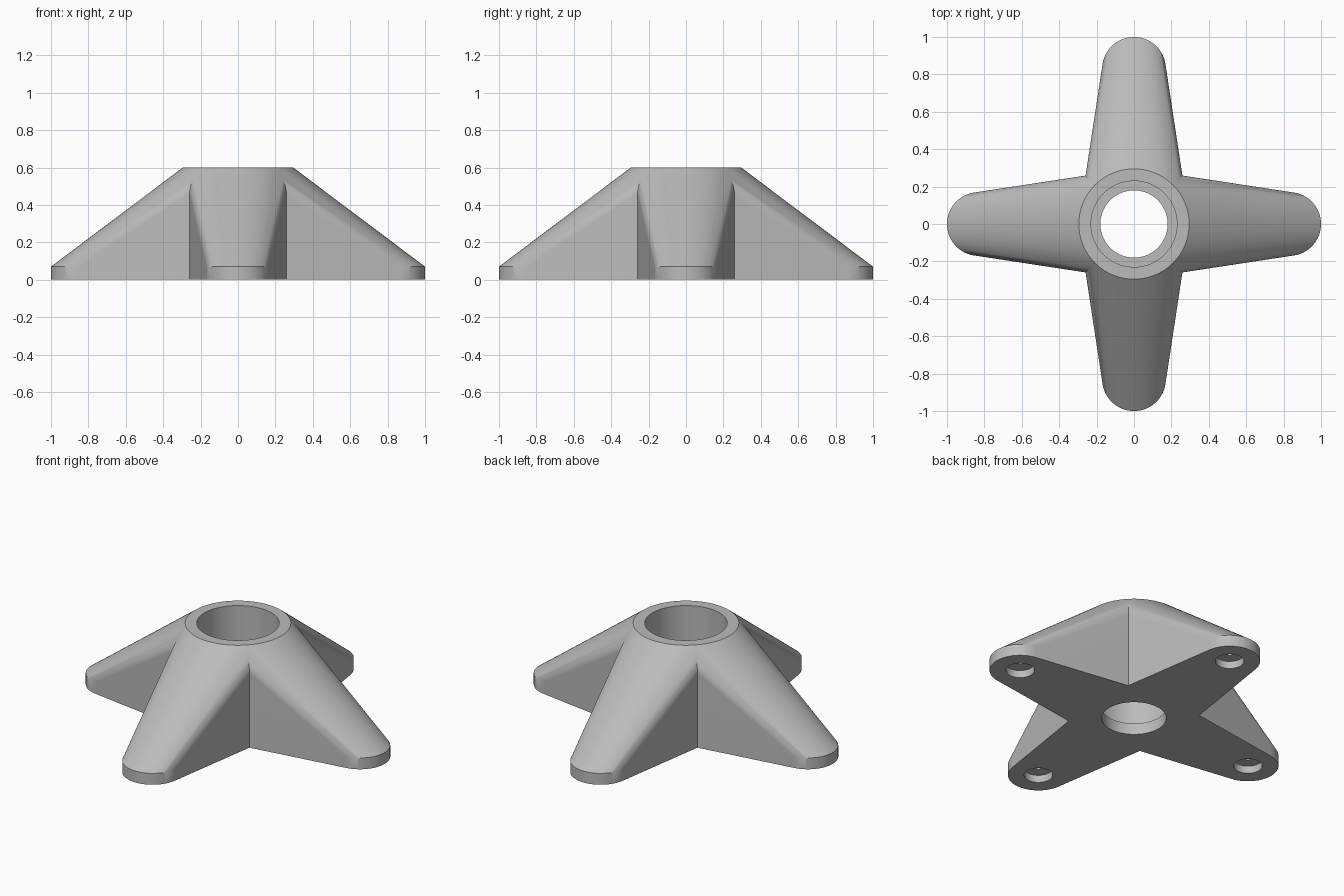
import bpy
import bmesh
import math

if "Cube" in bpy.data.objects:
    bpy.data.objects.remove(bpy.data.objects["Cube"])

SEG = 96
HEIGHT, HUB_R = 0.6, 0.295
FOOT_H, FOOT_R, FOOT_X = 0.07, 0.17, 0.83

grey = bpy.data.materials.new("plain grey")
grey.use_nodes = True
colour = (0.5, 0.5, 0.5, 1)
grey.diffuse_color = colour
grey.node_tree.nodes["Principled BSDF"].inputs["Base Color"].default_value = colour


def make_object(name, bm):
    mesh = bpy.data.meshes.new(name)
    bmesh.ops.recalc_face_normals(bm, faces=bm.faces)
    bm.to_mesh(mesh)
    bm.free()
    mesh.materials.append(grey)
    obj = bpy.data.objects.new(name, mesh)
    bpy.context.collection.objects.link(obj)
    return obj


def turned(x, y, quarter):
    for _ in range(quarter):
        x, y = -y, x
    return x, y


def arm(name, quarter):
    """Convex skin around the tall hub disc and the low foot disc."""
    bm = bmesh.new()
    for cx, r, top in ((0, HUB_R, HEIGHT), (FOOT_X, FOOT_R, FOOT_H)):
        for z in (0, top):
            for i in range(SEG):
                a = 2 * math.pi * i / SEG
                x, y = turned(cx + r * math.cos(a), r * math.sin(a), quarter)
                bm.verts.new((x, y, z))
    result = bmesh.ops.convex_hull(bm, input=bm.verts)
    spare = {e for e in result["geom_interior"] + result["geom_unused"]
             if isinstance(e, bmesh.types.BMVert)}
    bmesh.ops.delete(bm, geom=list(spare), context="VERTS")
    bmesh.ops.dissolve_limit(bm, angle_limit=0.002, verts=bm.verts, edges=bm.edges)
    return make_object(name, bm)


def cutter(name, x, y, r, low, high, segments):
    bm = bmesh.new()
    bmesh.ops.create_cone(bm, cap_ends=True, segments=segments, radius1=r,
                          radius2=r, depth=high - low)
    bmesh.ops.translate(bm, verts=bm.verts, vec=(x, y, (low + high) / 2))
    obj = make_object(name, bm)
    obj.hide_render = True
    return obj


def combine(target, tool, operation):
    bpy.context.view_layer.objects.active = target
    mod = target.modifiers.new("combine", "BOOLEAN")
    mod.operation, mod.solver, mod.object = operation, "EXACT", tool
    bpy.ops.object.modifier_apply(modifier=mod.name)
    bpy.data.objects.remove(tool)


# Four tapering legs merged around the hub
base = arm("four_legged_base", 0)
for q in range(1, 4):
    combine(base, arm("leg", q), "UNION")

# Socket with a narrower through hole, leaving a shoulder near the floor
combine(base, cutter("socket", 0, 0, 0.23, FOOT_H, 0.8, SEG), "DIFFERENCE")
combine(base, cutter("through_hole", 0, 0, 0.18, -0.1, 0.3, SEG), "DIFFERENCE")

# Shallow recess and small pilot hole under each foot
for q in range(4):
    x, y = turned(FOOT_X, 0, q)
    combine(base, cutter("foot_recess", x, y, 0.08, -0.1, 0.045, 48), "DIFFERENCE")
    combine(base, cutter("pilot_hole", x, y, 0.013, -0.1, 0.1, 16), "DIFFERENCE")

bpy.ops.object.select_all(action="DESELECT")
base.select_set(True)
bpy.context.view_layer.objects.active = base
bpy.ops.object.shade_smooth_by_angle(angle=math.radians(30))
